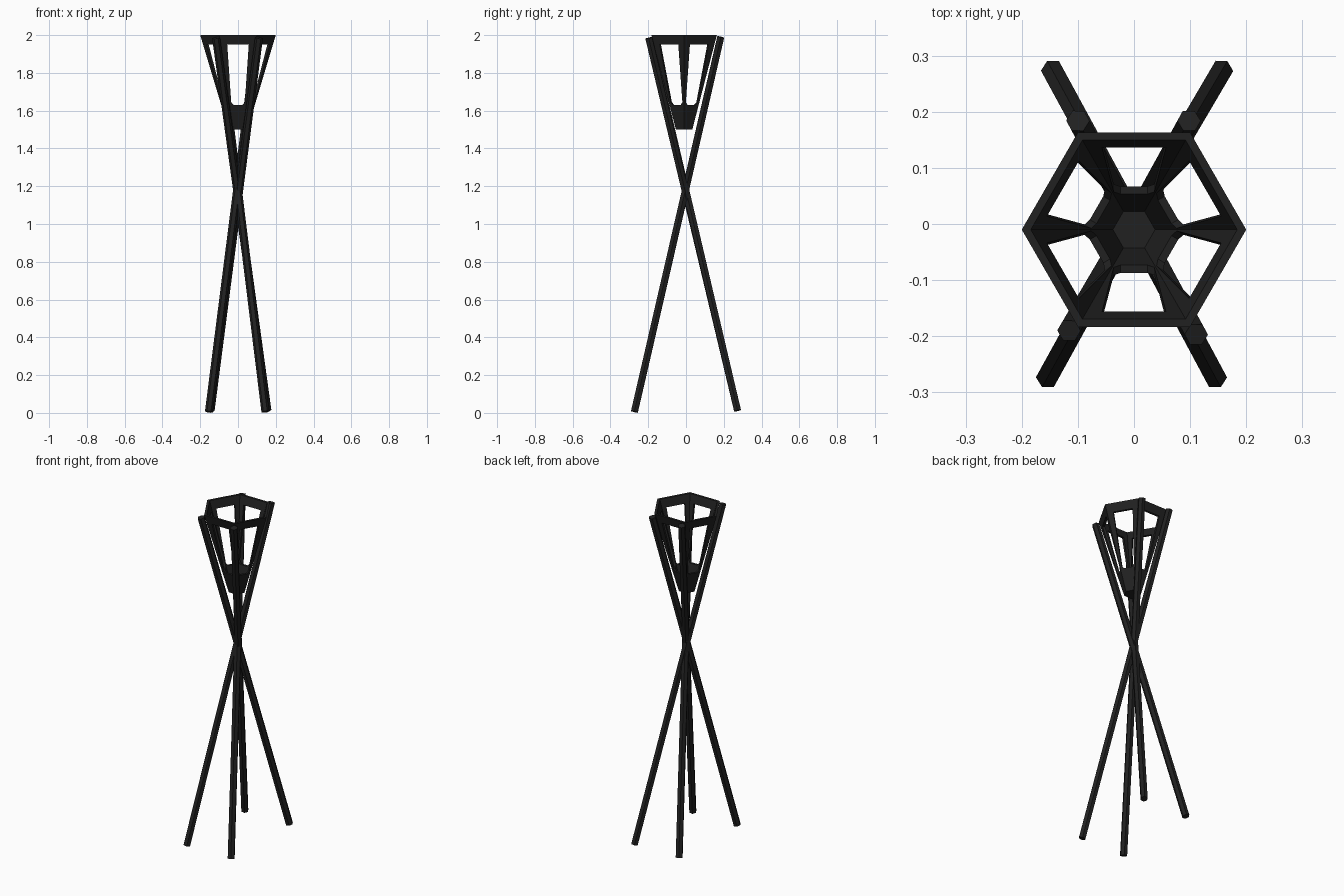
import bpy, bmesh, math
from mathutils import Vector

if "Cube" in bpy.data.objects:
    bpy.data.objects.remove(bpy.data.objects["Cube"])

mat = bpy.data.materials.new("black metal")
mat.diffuse_color = (0.015, 0.015, 0.015, 1)
mat.use_nodes = True
mat.node_tree.nodes["Principled BSDF"].inputs["Base Color"].default_value = mat.diffuse_color


def finish(name, bm):
    bmesh.ops.remove_doubles(bm, verts=bm.verts, dist=0.0003)
    bmesh.ops.recalc_face_normals(bm, faces=bm.faces)
    me = bpy.data.meshes.new(name)
    bm.to_mesh(me)
    bm.free()
    me.materials.append(mat)
    ob = bpy.data.objects.new(name, me)
    bpy.context.collection.objects.link(ob)
    return ob


# Hexagonal flared basket with a window in each side
Z0, Z1, R0, R1, WALL, FLOOR = 1.5, 2.0, 0.05, 0.2, 0.016, 0.012
WINDOW = [(-0.024, 1.63), (0.024, 1.63), (0.036, 1.645),
          (0.057, 1.95), (-0.057, 1.95), (-0.036, 1.645)]
CENTRE = Vector((0, -0.01, 0))


def radius(z, inner):
    return R0 + (R1 - R0) * (z - Z0) / (Z1 - Z0) - (WALL if inner else 0)


def basket():
    bm = bmesh.new()
    floors = {False: [], True: []}
    for k in range(6):
        a = math.radians(30 + 60 * k)
        out = Vector((math.cos(a), math.sin(a), 0))
        side = Vector((-math.sin(a), math.cos(a), 0))
        loops = []
        for inner in (False, True):
            def point(u, z):
                p = CENTRE + out * radius(z, inner) * math.cos(math.pi / 6) + side * u
                return bm.verts.new((p.x, p.y, z))
            zb = Z0 + FLOOR if inner else Z0
            rb, rt = radius(zb, inner) / 2, radius(Z1, inner) / 2
            BL, BR, TR, TL = [point(u, z) for u, z in
                              ((-rb, zb), (rb, zb), (rt, Z1), (-rt, Z1))]
            h = [point(u, z) for u, z in WINDOW]
            for f in ([BL, BR, h[1], h[0]], [BR, TR, h[3], h[2], h[1]],
                      [TR, TL, h[4], h[3]], [TL, BL, h[0], h[5], h[4]]):
                bm.faces.new(f if not inner else f[::-1])
            floors[inner].append(BL.co.copy())
            loops.append((h, TL, TR))
        (ho, tlo, tro), (hi, tli, tri) = loops
        # window reveals and top rim
        for i in range(6):
            j = (i + 1) % 6
            bm.faces.new([ho[i], ho[j], hi[j], hi[i]])
        bm.faces.new([tlo, tro, tri, tli])
    for pts in floors.values():
        bm.faces.new([bm.verts.new(p) for p in pts])
    finish("hexagonal_basket", bm)


# Straight six-sided pole between two points
def leg(name, foot, top, r=0.021):
    foot, top = Vector(foot), Vector(top)
    d = top - foot
    bm = bmesh.new()
    bmesh.ops.create_cone(bm, cap_ends=True, segments=6, radius1=r, radius2=r,
                          depth=d.length)
    ob = finish(name, bm)
    ob.location = (foot + top) / 2
    ob.rotation_mode = 'QUATERNION'
    ob.rotation_quaternion = d.to_track_quat('Z', 'Y')


basket()
# Four crossing legs
leg("leg_front_left", (-0.154, -0.273, 0.006), (0.098, 0.184, 1.99))
leg("leg_front_right", (0.145, -0.273, 0.006), (-0.1, 0.184, 1.99))
leg("leg_back_left", (-0.145, 0.273, 0.012), (0.111, -0.197, 1.985))
leg("leg_back_right", (0.156, 0.273, 0.012), (-0.116, -0.19, 1.985))
